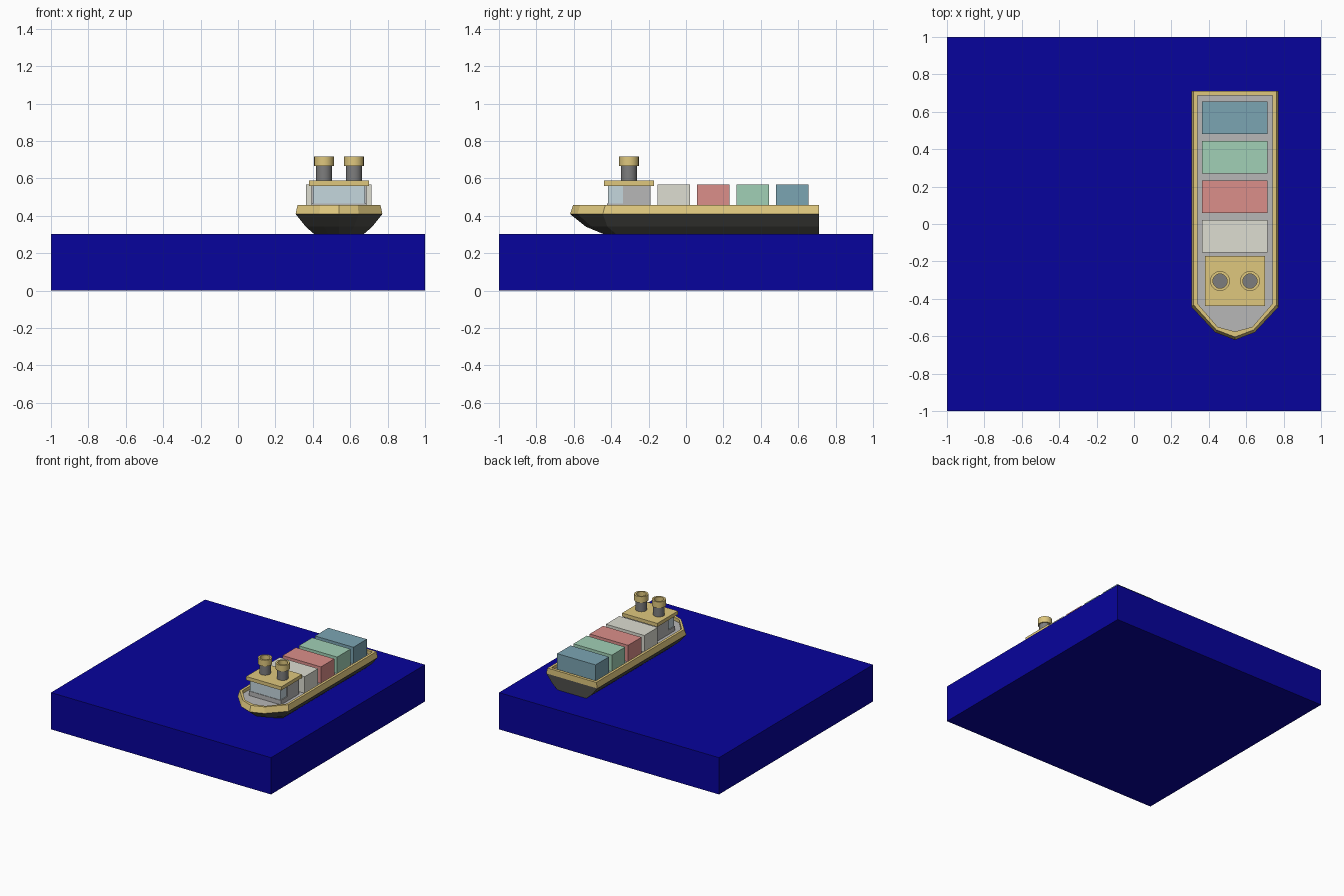
import bpy, bmesh, math

if "Cube" in bpy.data.objects:
    bpy.data.objects.remove(bpy.data.objects["Cube"])

CX = 0.54  # ship centreline


def paint(name, r, g, b):
    m = bpy.data.materials.new(name)
    m.diffuse_color = [(c / 255) ** 2.2 for c in (r, g, b)] + [1]
    m.use_nodes = True
    m.node_tree.nodes["Principled BSDF"].inputs["Base Color"].default_value = m.diffuse_color
    return m


NAVY = paint("sea_blue", 16, 11, 155)
GOLD = paint("gold", 222, 198, 125)
DARK = paint("dark_hull", 80, 80, 76)
GREY = paint("deck_grey", 182, 182, 182)
STEEL = paint("steel", 125, 125, 125)
GLASS = paint("glass", 196, 214, 221)


def finish(name, bm, mat):
    bmesh.ops.recalc_face_normals(bm, faces=bm.faces)
    me = bpy.data.meshes.new(name)
    bm.to_mesh(me)
    bm.free()
    me.materials.append(mat)
    ob = bpy.data.objects.new(name, me)
    bpy.context.collection.objects.link(ob)
    return ob


def box(name, lo, hi, mat):
    bm = bmesh.new()
    bmesh.ops.create_cube(bm, size=1)
    for v in bm.verts:
        v.co = [(a + b) / 2 + c * (b - a) for a, b, c in zip(lo, hi, v.co)]
    return finish(name, bm, mat)


def loft(name, rings, mat, cap_start=False, cap_end=False):
    bm = bmesh.new()
    loops = [[bm.verts.new(p) for p in r] for r in rings]
    n = len(loops[0])
    for a, b in zip(loops, loops[1:]):
        for i in range(n):
            j = (i + 1) % n
            bm.faces.new((a[i], a[j], b[j], b[i]))
    if cap_start:
        bm.faces.new(loops[0])
    if cap_end:
        bm.faces.new(loops[-1])
    return finish(name, bm, mat)


def outline(z, half, shoulder, qx, qy, tip, stern=0.711):
    """Boat plan at height z: flat stern, straight sides, faceted bow."""
    right = [(half, stern), (half, shoulder), (qx, qy)]
    pts = right + [(0, tip)] + [(-x, y) for x, y in reversed(right)]
    return [(CX + x, y, z) for x, y in pts]


def circle(x, y, z, r, n=20):
    return [(x + r * math.cos(2 * math.pi * i / n),
             y + r * math.sin(2 * math.pi * i / n), z) for i in range(n)]


# Sea block
box("sea", (-1, -1, 0), (1, 1, 0.302), NAVY)

# Hull, raised rim and sunken deck
widest = outline(0.41, 0.232, -0.445, 0.105, -0.58, -0.62)
loft("hull", [outline(0.29, 0.118, -0.36, 0.05, -0.39, -0.41),
              outline(0.342, 0.178, -0.42, 0.08, -0.505, -0.535),
              widest], DARK, cap_start=True)
inner = (0.201, -0.425, 0.093, -0.55, -0.575, 0.687)
loft("rim", [widest,
             outline(0.457, 0.222, -0.432, 0.1, -0.566, -0.604),
             outline(0.457, *inner), outline(0.43, *inner)], GOLD)
loft("deck", [outline(0.425, *inner), outline(0.431, *inner)], GREY, True, True)

# Wheelhouse with wraparound window and roof
box("cabin_base", (0.394, -0.422, 0.42), (0.686, -0.19, 0.467), GREY)
box("cabin_back", (0.394, -0.337, 0.46), (0.686, -0.19, 0.562), GREY)
box("cabin_window", (0.402, -0.418, 0.46), (0.678, -0.33, 0.562), GLASS)
box("cabin_roof", (0.38, -0.438, 0.56), (0.70, -0.17, 0.589), GOLD)

# Two funnels with hollow caps
for side, x in (("left", 0.46), ("right", 0.62)):
    y = -0.305
    stem = loft(f"{side}_funnel",
                [circle(x, y, z, 0.043) for z in (0.58, 0.68)], STEEL, True, True)
    cap = loft(f"{side}_funnel_cap",
               [circle(x, y, z, r) for z, r in
                ((0.667, 0.04), (0.667, 0.053), (0.717, 0.053),
                 (0.717, 0.038), (0.675, 0.038))], GOLD)
    for ob in (stem, cap):
        bpy.ops.object.select_all(action='DESELECT')
        bpy.context.view_layer.objects.active = ob
        ob.select_set(True)
        bpy.ops.object.shade_smooth_by_angle(angle=math.radians(30))

# Row of cargo containers
cargo = [("beige", (220, 220, 208)), ("red", (218, 141, 137)),
         ("green", (160, 207, 180)), ("teal", (122, 163, 177))]
for i, (name, rgb) in enumerate(cargo):
    y = -0.153 + i * 0.211
    box(f"{name}_container", (0.364, y, 0.425), (0.713, y + 0.174, 0.567),
        paint(f"{name}_paint", *rgb))
